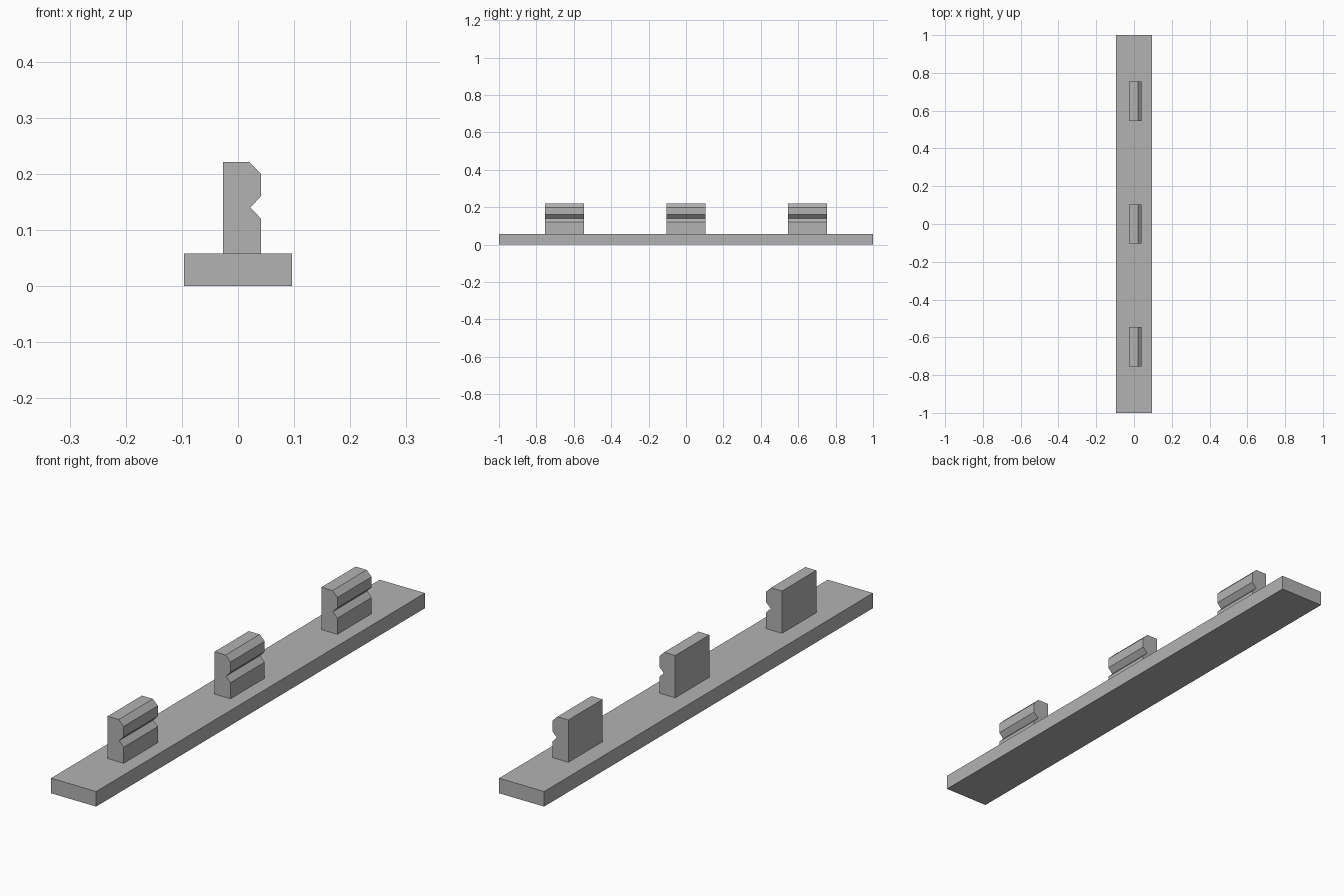
import bpy, bmesh
from mathutils import Vector

if "Cube" in bpy.data.objects:
    bpy.data.objects.remove(bpy.data.objects["Cube"])

# Plain grey plastic
grey = bpy.data.materials.new("grey")
grey.use_nodes = True
colour = (0.45, 0.45, 0.45, 1)
grey.diffuse_color = colour
grey.node_tree.nodes["Principled BSDF"].inputs["Base Color"].default_value = colour


def extrude_profile(name, profile, length, centre_y):
    """Extrude an x-z outline along y, centred on centre_y."""
    bm = bmesh.new()
    face = bm.faces.new([bm.verts.new((x, -length / 2, z)) for x, z in profile])
    result = bmesh.ops.extrude_face_region(bm, geom=[face])
    moved = [g for g in result["geom"] if isinstance(g, bmesh.types.BMVert)]
    bmesh.ops.translate(bm, verts=moved, vec=Vector((0, length, 0)))
    bmesh.ops.recalc_face_normals(bm, faces=bm.faces)
    mesh = bpy.data.meshes.new(name)
    bm.to_mesh(mesh)
    bm.free()
    mesh.materials.append(grey)
    obj = bpy.data.objects.new(name, mesh)
    obj.location.y = centre_y
    bpy.context.collection.objects.link(obj)
    return obj


# Long flat base strip
BASE_TOP = 0.058
HALF_WIDTH = 0.096
extrude_profile("base_strip", [(-HALF_WIDTH, 0), (HALF_WIDTH, 0),
                               (HALF_WIDTH, BASE_TOP), (-HALF_WIDTH, BASE_TOP)], 2, 0)

# Three upright clips with a V groove and a chamfered top edge
BACK, FRONT, TOP = -0.027, 0.041, 0.221
clip = [(BACK, BASE_TOP), (FRONT, BASE_TOP), (FRONT, 0.12), (0.022, 0.14),
        (FRONT, 0.16), (FRONT, 0.2), (0.02, TOP), (BACK, TOP)]
for name, y in (("front_clip", -0.65), ("middle_clip", 0), ("rear_clip", 0.65)):
    extrude_profile(name, clip, 0.208, y)
